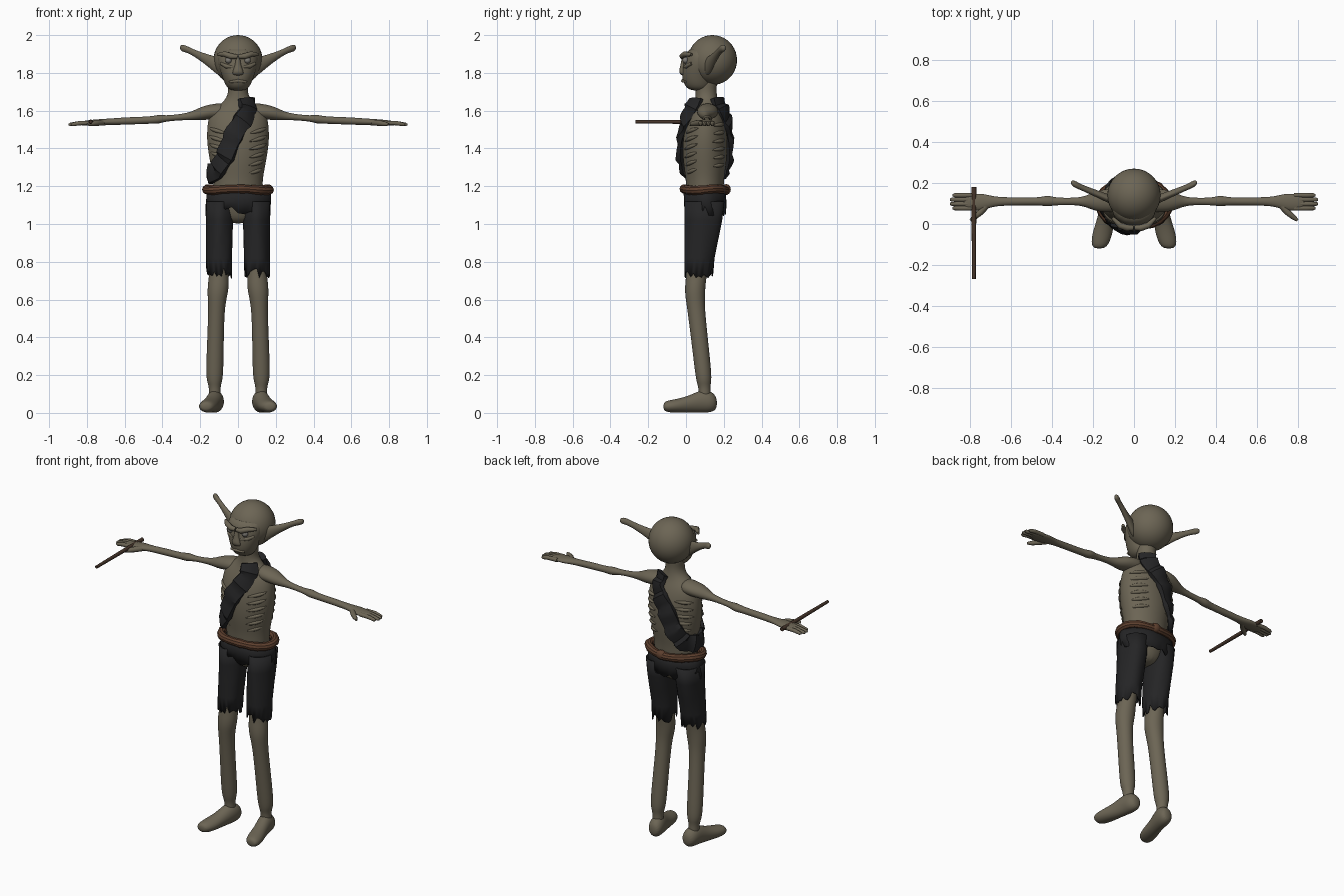
import bpy
import bmesh
import random
from math import sin, cos, pi, radians
from mathutils import Vector

random.seed(4)
cube = bpy.data.objects.get("Cube")
if cube:
    bpy.data.objects.remove(cube, do_unlink=True)


def material(name, r, g, b):
    mat = bpy.data.materials.new(name)
    mat.use_nodes = True
    mat.diffuse_color = (r, g, b, 1)
    shader = mat.node_tree.nodes["Principled BSDF"]
    shader.inputs["Base Color"].default_value = (r, g, b, 1)
    shader.inputs["Roughness"].default_value = .8
    return mat


skin = material("taupe skin", .15, .13, .09)
cloth = material("charcoal cloth", .018, .018, .019)
leather = material("brown leather", .11, .05, .027)
wood = material("dark wood", .06, .035, .023)
eye_grey = material("grey eye", .2, .19, .17)

X, Y, Z = Vector((1, 0, 0)), Vector((0, 1, 0)), Vector((0, 0, 1))


def finish(name, bm, mat):
    """Turn a bmesh into a smooth shaded object."""
    bmesh.ops.recalc_face_normals(bm, faces=bm.faces)
    for face in bm.faces:
        face.smooth = True
    mesh = bpy.data.meshes.new(name)
    bm.to_mesh(mesh)
    bm.free()
    mesh.materials.append(mat)
    obj = bpy.data.objects.new(name, mesh)
    bpy.context.collection.objects.link(obj)
    return obj


def bridge(bm, rings, cap):
    """Skin a row of vertex rings."""
    n = len(rings[0])
    for lower, upper in zip(rings, rings[1:]):
        for i in range(n):
            j = (i + 1) % n
            bm.faces.new((lower[i], lower[j], upper[j], upper[i]))
    if cap:
        bm.faces.new(rings[0])
        bm.faces.new(rings[-1])


def loft(name, mat, stations, u, v, side=1, n=16):
    """Soft body through ellipses given as x, y, z, half width, half depth."""
    bm = bmesh.new()
    rings = []
    for x, y, z, a, b in stations:
        ring = []
        for i in range(n):
            t = 2 * pi * i / n
            p = Vector((x, y, z)) + (u * a * cos(t) + v * b * sin(t)) * 1.025
            p.x *= side
            ring.append(bm.verts.new(p))
        rings.append(ring)
    bridge(bm, rings, True)
    soften = finish(name, bm, mat).modifiers.new("soften", "SUBSURF")
    soften.levels = soften.render_levels = 2


def ragged_tube(name, stations, side=1, n=32, jag=.03):
    """Open cloth tube whose first ring is torn."""
    bm = bmesh.new()
    rings = []
    for k, (x, y, z, a, b) in enumerate(stations):
        ring = []
        for i in range(n):
            t = 2 * pi * i / n
            fold = 1 + .025 * sin(5 * t + k)
            tear = random.uniform(-jag, jag) if k == 0 else 0
            ring.append(bm.verts.new((side * (x + a * cos(t) * fold), y + b * sin(t) * fold, z + tear)))
        rings.append(ring)
    bridge(bm, rings, False)
    finish(name, bm, cloth).modifiers.new("thickness", "SOLIDIFY").thickness = .006


def tube(name, mat, points, radii, side=1, cyclic=False):
    """Round tube along a path, turned into a mesh."""
    curve = bpy.data.curves.new(name, "CURVE")
    curve.dimensions = "3D"
    curve.bevel_depth = 1
    curve.bevel_resolution = 3
    curve.use_fill_caps = True
    spline = curve.splines.new("POLY")
    spline.points.add(len(points) - 1)
    for point, p, r in zip(spline.points, points, radii):
        point.co = (side * p[0], p[1], p[2], 1)
        point.radius = r
    spline.use_cyclic_u = cyclic
    curve.materials.append(mat)
    obj = bpy.data.objects.new(name, curve)
    bpy.context.collection.objects.link(obj)
    bpy.ops.object.select_all(action="DESELECT")
    obj.select_set(True)
    bpy.context.view_layer.objects.active = obj
    bpy.ops.object.convert(target="MESH")
    bpy.ops.object.shade_smooth_by_angle(angle=radians(50))


def ball(name, mat, place, size):
    """Ellipsoid with a half size for each axis."""
    bm = bmesh.new()
    bmesh.ops.create_uvsphere(bm, u_segments=32, v_segments=20, radius=1)
    bmesh.ops.scale(bm, vec=size, verts=bm.verts)
    bmesh.ops.translate(bm, vec=place, verts=bm.verts)
    finish(name, bm, mat)


# Torso and neck
torso = [(0, .1, 1.0, .045, .05), (0, .1, 1.06, .12, .08), (0, .1, 1.18, .13, .1),
         (0, .1, 1.24, .13, .1), (0, .1, 1.33, .148, .116), (0, .1, 1.43, .165, .118),
         (0, .105, 1.52, .163, .11), (0, .11, 1.59, .15, .085), (0, .11, 1.63, .095, .065),
         (0, .108, 1.67, .056, .056), (0, .105, 1.72, .05, .055), (0, .11, 1.78, .06, .06)]
loft("torso", skin, torso, X, Y)


def on_torso(angle, z, lift):
    """Point on the torso; angle 0 is the front, positive toward the left."""
    for low, high in zip(torso, torso[1:]):
        if low[2] <= z <= high[2]:
            f = (z - low[2]) / (high[2] - low[2])
            _, cy, _, a, b = [p + (q - p) * f for p, q in zip(low, high)]
            t = radians(angle)
            return Vector(((a + lift) * sin(t), cy - (b + lift) * cos(t), z))


# Ribs, in front and at the back of each flank
for side, word in ((1, "left"), (-1, "right")):
    for k in range(6):
        z = 1.3 + .043 * k
        for part, start, slope in (("front", 22, .0006), ("back", 110, .0002)):
            angles = [start + 6 * i for i in range(9)]
            path = [on_torso(a, z + slope * (a - 80), -.003) for a in angles]
            tube(f"{word}_{part}_rib", skin, path, [.011 * sin(pi * (i + .6) / 9.2) for i in range(9)], side)

# Head
ball("cranium", skin, (0, .14, 1.868), (.13, .13, .132))
loft("face", skin, [(0, .07, 1.705, .035, .04), (0, .066, 1.725, .062, .07), (0, .062, 1.77, .08, .083),
                    (0, .066, 1.82, .097, .085), (0, .075, 1.87, .11, .086), (0, .09, 1.94, .1, .08)], X, Y)
loft("nose", skin, [(0, -.012, 1.785, .028, .012), (0, -.02, 1.805, .03, .02), (0, -.013, 1.84, .015, .015),
                    (0, -.008, 1.89, .01, .014)], X, Y)
tube("mouth", skin, [(-.045, -.002, 1.752), (0, -.017, 1.758), (.045, -.002, 1.752)], [.006, .009, .006])

for side, word in ((1, "left"), (-1, "right")):
    ball(word + "_eye", eye_grey, (side * .05, -.002, 1.867), (.017, .017, .017))
    tube(word + "_brow", skin, [(.004, -.018, 1.886), (.035, -.019, 1.888), (.07, -.006, 1.9), (.105, .03, 1.897)],
         [.012, .016, .015, .008], side)
    tube(word + "_cheek", skin, [(.025, -.01, 1.83), (.06, .004, 1.835), (.09, .03, 1.85)],
         [.007, .012, .008], side)
    loft(word + "_ear", skin, [(.08, .105, 1.82, .025, .055), (.14, .13, 1.855, .02, .037),
                               (.2, .155, 1.888, .017, .022), (.26, .18, 1.92, .014, .016),
                               (.285, .193, 1.93, .018, .02), (.308, .202, 1.933, .012, .014)], Y, Z, side)

    # Arm and hand
    loft(word + "_arm", skin, [(.05, .115, 1.6, .055, .045), (.14, .115, 1.595, .058, .04),
                               (.195, .11, 1.585, .045, .036), (.245, .11, 1.572, .022, .022),
                               (.3, .11, 1.566, .017, .016), (.385, .11, 1.558, .018, .015),
                               (.42, .113, 1.555, .028, .025), (.46, .11, 1.55, .018, .018),
                               (.56, .11, 1.547, .02, .02), (.68, .11, 1.541, .02, .017),
                               (.735, .108, 1.538, .042, .017), (.79, .105, 1.535, .04, .015),
                               (.84, .108, 1.532, .034, .01)], Y, Z, side)
    for k in range(4):
        y = .077 + .021 * k
        tip = .903 - .012 * abs(k - 1.5)
        tube(word + "_finger", skin, [(.78, y, 1.535), (.84, y, 1.534), (tip - .01, y, 1.527), (tip, y, 1.526)],
             [.012, .012, .01, .005], side)
    tube(word + "_thumb", skin, [(.71, .1, 1.537), (.745, .06, 1.535), (.775, .035, 1.53), (.797, .018, 1.528)],
         [.016, .016, .013, .007], side)

    # Leg and foot
    loft(word + "_leg", skin, [(.122, .1, .06, .035, .035), (.123, .098, .125, .029, .03),
                               (.124, .095, .155, .035, .036), (.124, .094, .19, .046, .043),
                               (.12, .075, .36, .044, .044), (.114, .052, .56, .042, .046),
                               (.108, .047, .63, .054, .053), (.103, .05, .69, .056, .054),
                               (.1, .06, .76, .048, .055), (.095, .085, 1.08, .055, .075)], X, Y, side)
    loft(word + "_foot", skin, [(.113, .165, .052, .025, .03), (.117, .135, .058, .045, .056),
                                (.122, .085, .064, .045, .062), (.138, .02, .046, .042, .045),
                                (.155, -.05, .037, .05, .036), (.166, -.1, .034, .042, .031),
                                (.17, -.12, .034, .024, .018)], X, Z, side)

    # Torn trouser leg
    ragged_tube(word + "_trouser_leg", [(.1, .067, .74, .068, .076), (.099, .07, .82, .069, .08),
                                        (.098, .082, .92, .07, .09), (.097, .094, 1.02, .071, .1),
                                        (.098, .1, 1.12, .073, .105)], side)

ragged_tube("trouser_waist", [(0, .1, 1.07, .172, .11), (0, .1, 1.12, .172, .112), (0, .1, 1.18, .17, .112)])

# Rope belt with a knot at the back
turn = [2 * pi * i / 48 for i in range(48)]
tube("belt", leather, [(.167 * cos(t), .1 + .11 * sin(t), 1.182 + .004 * sin(3 * t)) for t in turn],
     [.024 + random.uniform(-.002, .002) for t in turn], 1, True)
ball("belt_knot", leather, (.02, .213, 1.183), (.03, .024, .028))

# Wrapped sash from the left shoulder, round the right hip and up the back
keys = [(35, 1.665), (16, 1.58), (-5, 1.49), (-24, 1.36), (-48, 1.28), (-90, 1.26),
        (-132, 1.28), (-156, 1.36), (-175, 1.49), (-196, 1.58), (-215, 1.665)]
steps = 5
spine = []
for (a, z), (c, w) in zip(keys, keys[1:]):
    spine += [(a + (c - a) * i / steps, z + (w - z) * i / steps) for i in range(steps)]
spine.append(keys[-1])
points = [on_torso(a, z, .014) for a, z in spine]
bm = bmesh.new()
rings = []
for i, p in enumerate(points):
    along = (points[min(i + 1, len(points) - 1)] - points[max(i - 1, 0)]).normalized()
    out = Vector((p.x, p.y - .1, 0)).normalized()
    across = along.cross(out).normalized()
    out = across.cross(along).normalized()
    fold = .004 * (i % 4)
    half = .046 + .002 * (i % 4)
    rings.append([bm.verts.new(p + across * half * s + out * (h + fold * (h > 0)))
                  for s, h in ((-1, -.014), (-1, .003), (-.4, .011), (.4, .011), (1, .003), (1, -.014))])
bridge(bm, rings, True)
sash = finish("sash", bm, cloth)
bpy.context.view_layer.objects.active = sash
sash.select_set(True)
bpy.ops.object.shade_smooth_by_angle(angle=radians(35))

# Wooden stick lying across the right hand
tube("stick", wood, [(-.78, -.268, 1.541), (-.78, -.05, 1.541), (-.78, .18, 1.541)], [.009, .011, .012])
